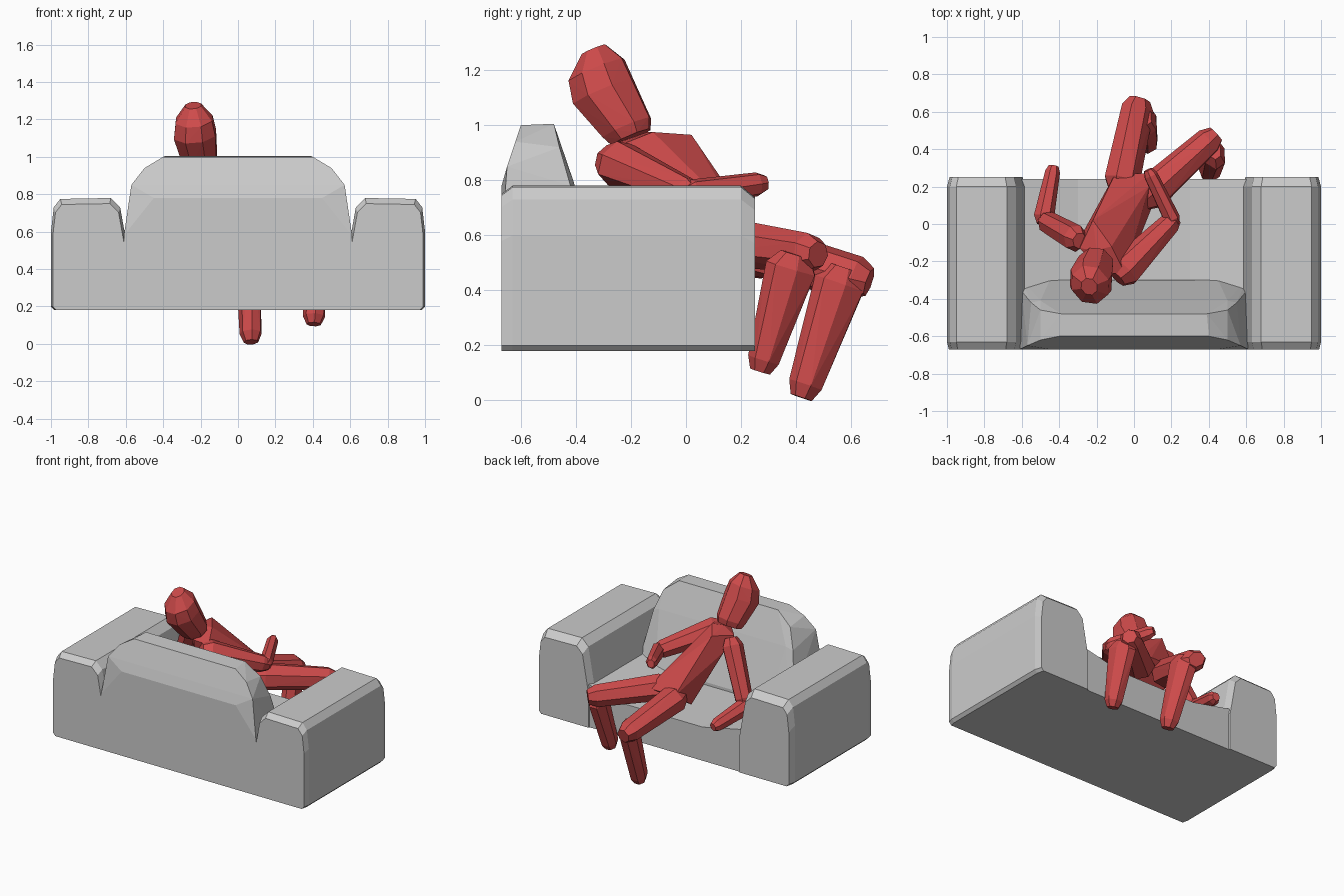
import bpy, bmesh
from math import sin, cos, pi
from mathutils import Vector as V

if "Cube" in bpy.data.objects:
    bpy.data.objects.remove(bpy.data.objects["Cube"])

red = bpy.data.materials.new("red")
red.diffuse_color = (0.62, 0.07, 0.07, 1)
red.use_nodes = True
red.node_tree.nodes["Principled BSDF"].inputs["Base Color"].default_value = red.diffuse_color


def finish(name, bm, mat=None):
    bmesh.ops.recalc_face_normals(bm, faces=bm.faces)
    me = bpy.data.meshes.new(name)
    bm.to_mesh(me)
    bm.free()
    ob = bpy.data.objects.new(name, me)
    bpy.context.collection.objects.link(ob)
    if mat:
        me.materials.append(mat)
    return ob


def hull(name, pts, mat=None):
    bm = bmesh.new()
    vs = [bm.verts.new(p) for p in pts]
    r = bmesh.ops.convex_hull(bm, input=vs)
    junk = {g for g in r["geom_interior"] + r["geom_unused"] if isinstance(g, bmesh.types.BMVert)}
    bmesh.ops.delete(bm, geom=list(junk), context='VERTS')
    return finish(name, bm, mat)


def ring_hull(name, rings, n=7):
    """Convex body part through elliptical rings (centre, half width, half depth)."""
    axis = (V(rings[-1][0]) - V(rings[0][0])).normalized()
    side = axis.cross(V((-0.3, 1, 0.1))).normalized()
    depth = axis.cross(side)
    pts = [V(c) + side * w * cos(2 * pi * i / n) + depth * d * sin(2 * pi * i / n)
           for c, w, d in rings for i in range(n)]
    return hull(name, pts, red)


def limb(name, a, b, ra, rb):
    a, b = V(a), V(b)
    mid = lambda t: a.lerp(b, t)
    ease = lambda r, k: (r[0] * k, r[1] * k)
    rings = [(mid(0), *ease(ra, .6)), (mid(.12), *ra), (mid(.9), *rb), (mid(1), *ease(rb, .65))]
    return ring_hull(name, rings)


# Sofa base with slightly sagging seat
bm = bmesh.new()
prof = [(-.63, .18), (.63, .18), (.63, .49), (.3, .42), (-.3, .42), (-.63, .49)]
face = bm.faces.new([bm.verts.new((x, -.66, z)) for x, z in prof])
ext = bmesh.ops.extrude_face_region(bm, geom=[face])
bmesh.ops.translate(bm, vec=(0, .9, 0), verts=[g for g in ext["geom"] if isinstance(g, bmesh.types.BMVert)])
sofa = finish("sofa", bm)

# Armrests, bevelled at both ends
arm = [(1, .2), (.98, .18), (1, .6), (.985, .73), (.95, .775), (.68, .78), (.63, .73), (.58, .45), (.58, .18)]
parts = []
for s in (-1, 1):
    pts = []
    for y, k in ((-.67, .95), (-.63, 1), (.2, 1), (.25, .93)):
        pts += [(s * (.8 + (x - .8) * k), y, .18 + (z - .18) * k) for x, z in arm]
    parts.append(hull("armrest", pts))

# Backrest with rounded shoulders and a sloping front
pts = []
for s in (-1, 1):
    pts += [(s * x, y, z) for x, y, z in (
        (.62, -.67, .18), (.61, -.67, .58), (.57, -.65, .85), (.5, -.62, .94), (.4, -.6, 1.0),
        (.39, -.48, 1.005), (.5, -.46, .92), (.55, -.42, .78), (.6, -.36, .5),
        (.5, -.41, .8), (.45, -.3, .44), (.6, -.3, .3), (.45, -.67, .78))]
parts.append(hull("backrest", pts))

# Merge the sofa parts into one solid
for p in parts:
    m = sofa.modifiers.new("union", 'BOOLEAN')
    m.operation, m.solver, m.object = 'UNION', 'EXACT', p
bpy.context.view_layer.objects.active = sofa
for m in list(sofa.modifiers):
    bpy.ops.object.modifier_apply(modifier=m.name)
for p in parts:
    bpy.data.objects.remove(p)

# Head
ring_hull("head", [((-.2, -.2, .955), .085, .08), ((-.205, -.215, .99), .1, .1),
                   ((-.23, -.3, 1.12), .12, .125), ((-.235, -.325, 1.2), .105, .115),
                   ((-.24, -.335, 1.275), .045, .05)], 8)
# Torso: shoulders and chest, tapering to the waist and pelvis
hull("torso", [(-.29, -.13, .93), (-.22, .02, .965), (-.27, -.04, .84), (-.2, -.14, .975),
               (-.12, -.12, .975), (-.05, -.26, .92), (-.02, -.2, .82), (-.16, -.27, .93),
               (-.17, -.24, .8), (-.2, .08, .72), (.02, -.04, .74),
               (-.13, .2, .66), (.08, .2, .66), (-.1, .27, .6), (.08, .27, .6),
               (-.14, .14, .5), (.1, .1, .5), (-.05, .05, .48)], red)

# Arms: one bent over the lap, one resting on the seat
limb("upper_arm", (-.09, -.29, .88), (.22, .03, .74), (.085, .095), (.06, .06))
limb("forearm", (.22, -.01, .745), (.075, .29, .79), (.055, .045), (.045, .038))
limb("upper_arm", (-.29, -.09, .93), (-.48, .02, .54), (.07, .075), (.06, .06))
limb("forearm", (-.49, 0, .54), (-.43, .31, .48), (.06, .055), (.045, .04))

# Legs
limb("thigh", (-.08, .17, .57), (.03, .665, .43), (.095, .1), (.075, .095))
limb("shin", (.055, .58, .48), (.07, .42, .01), (.065, .1), (.06, .065))
limb("thigh", (.04, .12, .58), (.44, .48, .53), (.09, .1), (.075, .075))
limb("shin", (.425, .4, .53), (.405, .27, .105), (.065, .1), (.06, .06))
